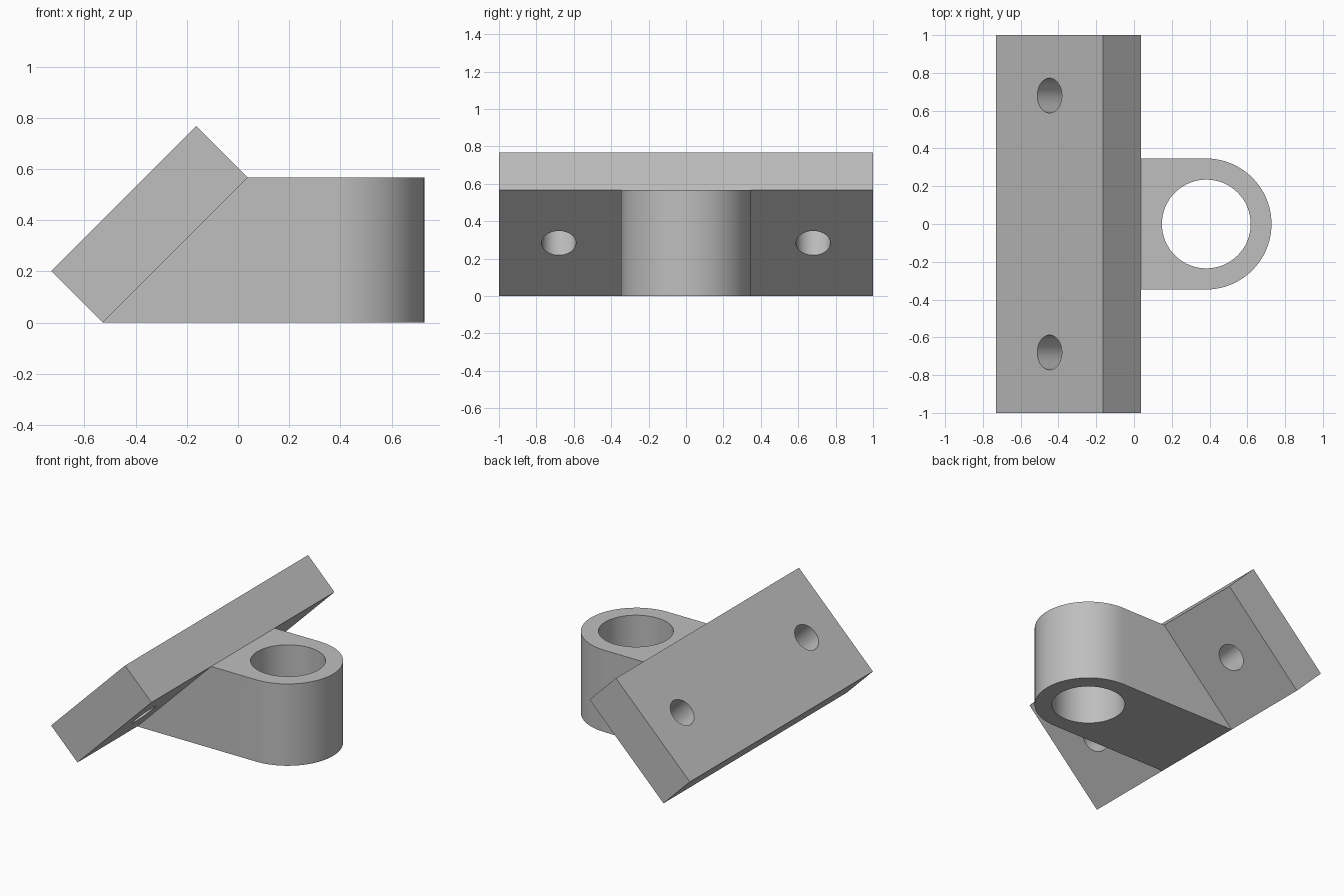
import bpy, bmesh, math
from mathutils import Vector, Matrix

if "Cube" in bpy.data.objects:
    bpy.data.objects.remove(bpy.data.objects["Cube"])

FOOT_X, LUG_H, THICK = -0.528, 0.566, 0.202   # plate foot, lug height, plate thickness / sqrt(2)
TOP_X = FOOT_X + LUG_H                        # where lug top meets the 45 degree plate
LUG_X, LUG_R, BORE_R = 0.381, 0.347, 0.235
BOLT_Y, BOLT_R = 0.68, 0.092

grey = bpy.data.materials.new("light grey")
grey.diffuse_color = (0.52, 0.52, 0.52, 1)
grey.use_nodes = True
grey.node_tree.nodes["Principled BSDF"].inputs["Base Color"].default_value = grey.diffuse_color


def to_object(name, bm):
    bmesh.ops.recalc_face_normals(bm, faces=bm.faces)
    mesh = bpy.data.meshes.new(name)
    bm.to_mesh(mesh)
    bm.free()
    obj = bpy.data.objects.new(name, mesh)
    bpy.context.collection.objects.link(obj)
    return obj


def loft(bm, ring_a, ring_b):
    """Closed prism between two matching outlines."""
    a = [bm.verts.new(p) for p in ring_a]
    b = [bm.verts.new(p) for p in ring_b]
    bm.faces.new(a)
    bm.faces.new(b[::-1])
    for i in range(len(a)):
        j = (i + 1) % len(a)
        bm.faces.new((a[i], b[i], b[j], a[j]))


def drill(obj, centre, axis, radius):
    """Cut a round through hole."""
    bm = bmesh.new()
    turn = Vector((0, 0, 1)).rotation_difference(Vector(axis)).to_matrix().to_4x4()
    bmesh.ops.create_cone(bm, cap_ends=True, segments=64, radius1=radius, radius2=radius,
                          depth=1.0, matrix=Matrix.Translation(centre) @ turn)
    cutter = to_object("hole_cutter", bm)
    mod = obj.modifiers.new("hole", 'BOOLEAN')
    mod.operation, mod.solver, mod.object = 'DIFFERENCE', 'EXACT', cutter
    bpy.context.view_layer.update()
    deps = bpy.context.evaluated_depsgraph_get()
    mesh = bpy.data.meshes.new_from_object(obj.evaluated_get(deps))
    obj.modifiers.clear()
    obj.data = mesh
    bpy.data.objects.remove(cutter)


# Tilted mounting plate, divided where the lug meets it
bm = bmesh.new()
profile = [(FOOT_X, 0), (TOP_X, LUG_H), (TOP_X - THICK, LUG_H + THICK), (FOOT_X - THICK, THICK)]
loft(bm, [(x, -1, z) for x, z in profile], [(x, 1, z) for x, z in profile])
for y in (-LUG_R, LUG_R):
    bmesh.ops.bisect_plane(bm, geom=bm.verts[:] + bm.edges[:] + bm.faces[:],
                           plane_co=(0, y, 0), plane_no=(0, 1, 0))
plate = to_object("mounting_plate", bm)
for side in (-1, 1):
    drill(plate, ((FOOT_X + TOP_X - THICK) / 2, side * BOLT_Y, (LUG_H + THICK) / 2),
          (1, 0, -1), BOLT_R)

# Rounded lug with a slanted back and vertical bore
bm = bmesh.new()
arc = [(LUG_X + LUG_R * math.cos(t), LUG_R * math.sin(t))
       for t in (math.pi * (i / 40 - 0.5) for i in range(41))]


def outline(back_x, z):
    return [(x, y, z) for x, y in [(back_x, -LUG_R)] + arc + [(back_x, LUG_R)]]


loft(bm, outline(FOOT_X, 0), outline(TOP_X, LUG_H))
lug = to_object("lug", bm)
drill(lug, (LUG_X + 0.002, 0, LUG_H / 2), (0, 0, 1), BORE_R)

# Weld both parts into one solid, dropping the hidden contact faces
bm = bmesh.new()
bm.from_mesh(plate.data)
bm.from_mesh(lug.data)
bm.normal_update()
contact = []
for f in bm.faces:
    c = f.calc_center_median()
    if (abs(f.normal.x + f.normal.z) < 0.01 and abs(f.normal.x) > 0.7
            and abs(c.x - c.z - FOOT_X) < 0.002 and abs(c.y) < LUG_R - 0.01):
        contact.append(f)
bmesh.ops.delete(bm, geom=contact, context='FACES')
bmesh.ops.remove_doubles(bm, verts=bm.verts, dist=0.0002)
for old in (plate, lug):
    bpy.data.objects.remove(old)
bracket = to_object("angled_bracket", bm)
bracket.data.materials.clear()
bracket.data.materials.append(grey)
for p in bracket.data.polygons:
    p.material_index = 0

# Smooth round walls, crisp edges
bpy.context.view_layer.objects.active = bracket
bracket.select_set(True)
bpy.ops.object.shade_smooth_by_angle(angle=math.radians(30))
